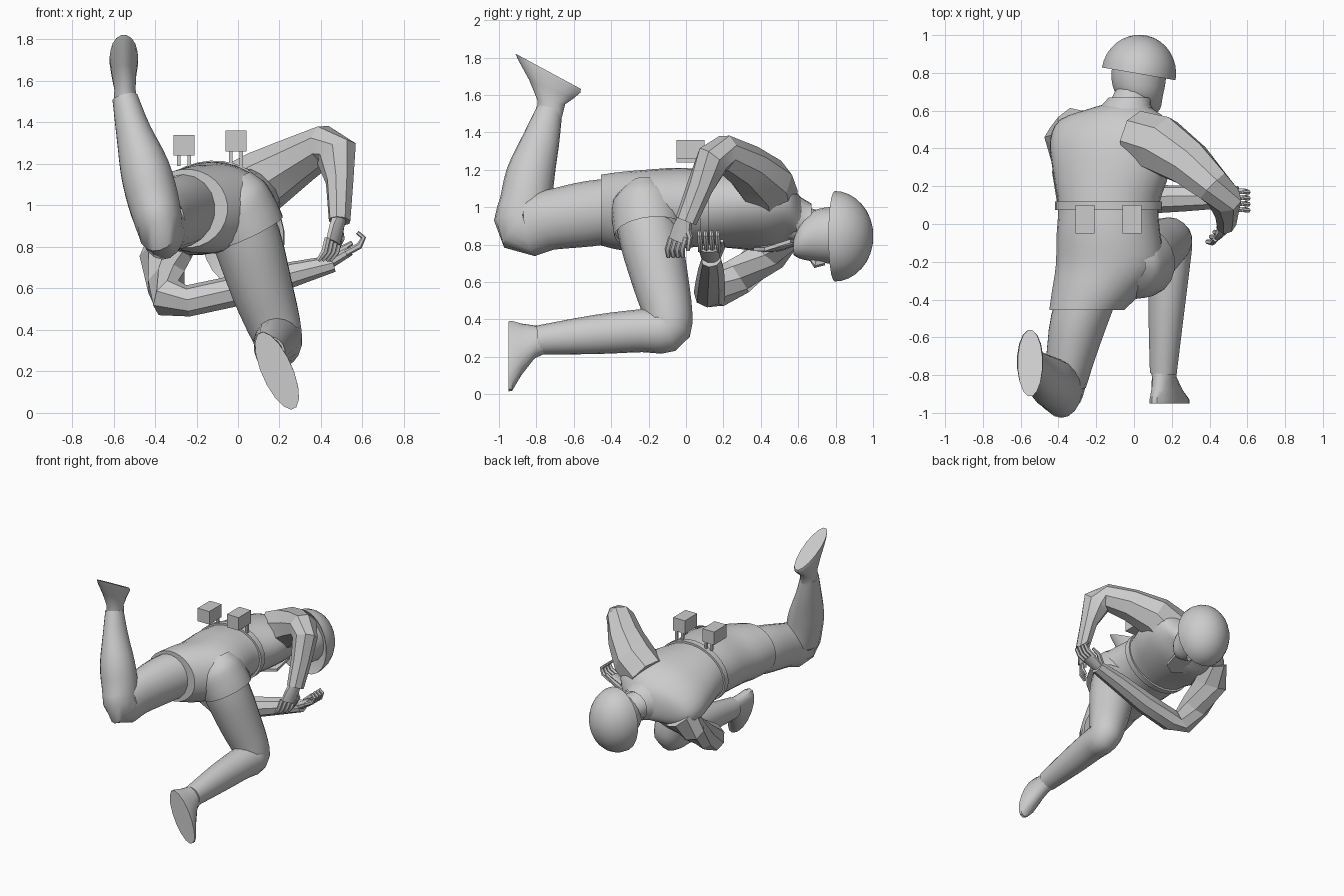
import bpy, bmesh, math
from mathutils import Vector as V

cloth = bpy.data.materials.new("plain_grey")
cloth.diffuse_color = (0.6, 0.6, 0.6, 1)


def finish(name, bm, angle=40):
    bmesh.ops.recalc_face_normals(bm, faces=bm.faces)
    me = bpy.data.meshes.new(name)
    bm.to_mesh(me)
    bm.free()
    me.materials.append(cloth)
    ob = bpy.data.objects.new(name, me)
    bpy.context.collection.objects.link(ob)
    bpy.ops.object.select_all(action='DESELECT')
    ob.select_set(True)
    bpy.context.view_layer.objects.active = ob
    bpy.ops.object.shade_smooth_by_angle(angle=math.radians(angle))
    return ob


def loft(name, rings, n=20, angle=40, caps=True):
    """Skin elliptical rings given as (centre, half axis u, half axis v)."""
    bm = bmesh.new()
    loops = []
    for c, u, v in rings:
        ts = [2 * math.pi * (i + 0.5) / n for i in range(n)]
        loops.append([bm.verts.new(V(c) + V(u) * math.cos(t) + V(v) * math.sin(t)) for t in ts])
    for a, b in zip(loops, loops[1:]):
        for i in range(n):
            j = (i + 1) % n
            bm.faces.new((a[i], a[j], b[j], b[i]))
    if caps:
        bm.faces.new(loops[0])
        bm.faces.new(loops[-1])
    return finish(name, bm, angle)


def spline(rows, steps):
    """Catmull-Rom through rows of numbers."""
    if steps < 2:
        return rows
    out = []
    for i in range(len(rows) - 1):
        p = [rows[max(0, min(len(rows) - 1, i + k))] for k in (-1, 0, 1, 2)]
        for s in range(steps):
            t = s / steps
            out.append([0.5 * (2 * b + (c - a) * t + (2 * a - 5 * b + 4 * c - d) * t * t
                               + (3 * b - a - 3 * c + d) * t ** 3) for a, b, c, d in zip(*p)])
    return out + [rows[-1]]


def limb(name, rows, side=(1, 0, 0), n=18, steps=3, angle=40, caps=True):
    """Tube along rows of (x, y, z, half width along side, half depth)."""
    rows = spline(rows, steps)
    rings = []
    for i, r in enumerate(rows):
        t = (V(rows[min(i + 1, len(rows) - 1)][:3]) - V(rows[max(i - 1, 0)][:3])).normalized()
        u = V(side)
        u = (u - t * u.dot(t)).normalized()
        rings.append((r[:3], u * r[3], t.cross(u) * r[4]))
    return loft(name, rings, n, angle, caps)


def box(name, c, s):
    bm = bmesh.new()
    bmesh.ops.create_cube(bm, size=1)
    for v in bm.verts:
        v.co = V([c[k] + v.co[k] * s[k] for k in range(3)])
    return finish(name, bm, 30)


def body_rings(rows, grow=0.0):
    """Rings across y: (y, x, z, half width, half height, roll in degrees)."""
    out = []
    for y, x, z, w, h, roll in rows:
        a = math.radians(roll)
        out.append(((x, y, z), V((math.cos(a), 0, math.sin(a))) * (w + grow),
                    V((-math.sin(a), 0, math.cos(a))) * (h + grow)))
    return out


# tunic body, from the hem to the neck
torso = [(-0.455, -0.25, 0.985, 0.20, 0.19, 0), (-0.35, -0.19, 0.98, 0.245, 0.21, 0),
         (-0.22, -0.13, 0.985, 0.285, 0.215, 3), (-0.05, -0.135, 0.995, 0.275, 0.215, 6),
         (0.1, -0.135, 0.995, 0.268, 0.205, 8), (0.28, -0.12, 0.985, 0.315, 0.20, 13),
         (0.44, -0.12, 0.965, 0.335, 0.19, 17), (0.55, -0.11, 0.95, 0.295, 0.15, 18),
         (0.61, -0.07, 0.93, 0.17, 0.125, 14), (0.64, -0.03, 0.91, 0.10, 0.10, 0)]
loft("tunic", body_rings(spline(torso, 3)), 28)

# belt and collar bands
loft("belt", body_rings([(0.075, -0.135, 0.995, 0.268, 0.205, 8),
                         (0.075, -0.135, 0.995, 0.283, 0.22, 8),
                         (0.12, -0.135, 0.995, 0.283, 0.22, 8),
                         (0.12, -0.135, 0.995, 0.268, 0.205, 8)]), 28, 30, False)
loft("collar", body_rings([(0.59, -0.06, 0.93, 0.17, 0.14, 10), (0.63, -0.04, 0.92, 0.13, 0.125, 8),
                           (0.67, -0.02, 0.91, 0.115, 0.11, 4)]), 14, 30, False)

# pouches standing off the belt on small pegs
for tag, x, z, low in (("left", -0.26, 1.29, 1.19), ("right", -0.01, 1.31, 1.18)):
    box(tag + "_pouch", (x, 0.025, z), (0.1, 0.15, 0.1))
    for dx in (-0.025, 0.025):
        box(tag + "_pouch_peg", (x + dx, 0.09, (low + z) / 2), (0.016, 0.02, z - low))

# head, neck and helmet
limb("neck", [(-0.06, 0.54, 0.93, 0.11, 0.10), (0.01, 0.70, 0.88, 0.10, 0.10)], steps=1)
loft("head", body_rings(spline([(0.575, 0.055, 0.785, 0.05, 0.04, 0), (0.61, 0.045, 0.82, 0.095, 0.095, 0),
                                (0.68, 0.03, 0.845, 0.125, 0.135, 0), (0.76, 0.025, 0.85, 0.145, 0.15, 0),
                                (0.86, 0.03, 0.85, 0.14, 0.15, 0), (0.92, 0.04, 0.85, 0.08, 0.09, 0)], 3)), 18)
limb("nose", [(0.05, 0.74, 0.71, 0.015, 0.02), (0.055, 0.69, 0.70, 0.028, 0.025),
              (0.055, 0.67, 0.72, 0.01, 0.01)], n=6, steps=1)
axis, across = V((0.17, 0.985, 0)), V((0.985, -0.17, 0))
rim = V((0.025, 0.795, 0.845))
dome = [(rim + axis * 0.03, across * 0.15, V((0, 0, 0.17)))]
for k in range(9):
    a = math.radians(k * 10.8)
    s = max(math.cos(a), 0.05)
    dome.append((rim + axis * 0.207 * math.sin(a), across * 0.2 * s, V((0, 0, 0.242 * s))))
loft("helmet", dome, 22)

# left leg, bent back with the foot in the air
limb("left_leg", [(-0.22, -0.32, 0.99, 0.15, 0.17), (-0.295, -0.52, 0.965, 0.15, 0.175),
                  (-0.345, -0.74, 0.93, 0.125, 0.16), (-0.375, -0.86, 0.905, 0.115, 0.165),
                  (-0.41, -0.855, 1.03, 0.125, 0.14), (-0.45, -0.83, 1.18, 0.12, 0.13),
                  (-0.505, -0.775, 1.36, 0.085, 0.10), (-0.545, -0.73, 1.52, 0.062, 0.07)])
loft("left_foot", [((-0.54, -0.73, 1.48), (0.06, 0, 0), (0, 0.068, 0)),
                   ((-0.545, -0.72, 1.56), (0.052, 0, 0), (0, 0.075, -0.01)),
                   ((-0.55, -0.72, 1.63), (0.06, 0, 0), (0, 0.12, -0.05)),
                   ((-0.55, -0.73, 1.70), (0.07, 0, 0), (0, 0.17, -0.088)),
                   ((-0.55, -0.737, 1.727), (0.066, 0, 0), (0, 0.178, -0.096))], 16)

# right leg, knee down and foot stretched back
limb("right_leg", [(-0.03, -0.24, 1.02, 0.16, 0.15), (0.045, -0.19, 0.83, 0.165, 0.165),
                   (0.115, -0.135, 0.60, 0.15, 0.15), (0.175, -0.095, 0.42, 0.13, 0.13),
                   (0.195, -0.11, 0.345, 0.115, 0.125), (0.185, -0.24, 0.34, 0.11, 0.115),
                   (0.17, -0.48, 0.32, 0.095, 0.105), (0.155, -0.79, 0.29, 0.072, 0.078)])
loft("right_foot", [((0.155, -0.75, 0.29), (0.06, 0, 0.03), (-0.03, 0, 0.065)),
                    ((0.16, -0.81, 0.28), (0.055, 0, 0.025), (-0.035, 0, 0.085)),
                    ((0.175, -0.88, 0.24), (0.06, 0, 0.028), (-0.06, 0, 0.135)),
                    ((0.188, -0.93, 0.205), (0.068, 0, 0.03), (-0.082, 0, 0.185)),
                    ((0.188, -0.95, 0.203), (0.068, 0, 0.03), (-0.082, 0, 0.185))], 16)
limb("skirt_over_right_thigh", [(-0.07, -0.22, 1.09, 0.15, 0.10), (-0.03, -0.22, 1.02, 0.185, 0.175),
                                (0.02, -0.21, 0.94, 0.185, 0.185), (0.055, -0.20, 0.87, 0.18, 0.185)],
     caps=False)

# arms, faceted like folded sleeves
limb("right_sleeve", [(0.02, 0.45, 1.05, 0.15, 0.17), (0.14, 0.42, 1.13, 0.16, 0.15),
                      (0.29, 0.32, 1.22, 0.13, 0.12), (0.42, 0.20, 1.29, 0.10, 0.10),
                      (0.475, 0.14, 1.25, 0.085, 0.11), (0.49, 0.075, 1.11, 0.075, 0.065),
                      (0.49, 0.0, 0.925, 0.062, 0.05)], side=(0.5, 0.85, 0), n=8, steps=1, angle=20)
limb("left_sleeve", [(-0.30, 0.50, 0.86, 0.13, 0.12), (-0.35, 0.44, 0.75, 0.10, 0.13),
                     (-0.345, 0.28, 0.63, 0.085, 0.11), (-0.335, 0.15, 0.555, 0.085, 0.10),
                     (-0.24, 0.125, 0.54, 0.085, 0.075), (0.02, 0.13, 0.595, 0.08, 0.075),
                     (0.27, 0.135, 0.67, 0.07, 0.06), (0.46, 0.135, 0.72, 0.055, 0.04)],
     side=(0.3, 0.9, 0.3), n=8, steps=1, angle=20)

# hands: palm, four curled fingers and a thumb
limb("right_palm", [(0.49, 0.0, 0.95, 0.04, 0.035), (0.475, -0.02, 0.89, 0.055, 0.03),
                    (0.46, -0.04, 0.82, 0.06, 0.025)], side=(0.5, 0.85, 0), n=8, steps=1)
limb("left_palm", [(0.42, 0.135, 0.71, 0.04, 0.03), (0.48, 0.13, 0.745, 0.055, 0.028),
                   (0.54, 0.125, 0.78, 0.06, 0.024)], side=(0, 1, 0), n=8, steps=1)
for i in range(4):
    s = (i - 1.5) * 0.032
    x, y = s * 0.6, s * 0.8
    limb("right_finger", [(0.46 + x, -0.04 + y, 0.84, 0.016, 0.016),
                          (0.445 + x, -0.06 + y, 0.775, 0.016, 0.016),
                          (0.415 + x, -0.055 + y, 0.735, 0.012, 0.012)], side=(0.6, 0.8, 0), n=6, steps=1)
    limb("left_finger", [(0.52, 0.125 + s, 0.77, 0.016, 0.016), (0.585, 0.125 + s, 0.805, 0.016, 0.016),
                         (0.605, 0.12 + s, 0.845, 0.013, 0.013), (0.575, 0.12 + s, 0.87, 0.01, 0.01)],
         side=(0, 1, 0), n=6, steps=1)
limb("right_thumb", [(0.485, 0.0, 0.90, 0.02, 0.02), (0.50, 0.02, 0.84, 0.016, 0.016),
                     (0.47, 0.01, 0.77, 0.011, 0.011)], side=(0.6, 0.8, 0), n=6, steps=1)
limb("left_thumb", [(0.45, 0.17, 0.74, 0.02, 0.02), (0.50, 0.195, 0.79, 0.016, 0.016),
                    (0.55, 0.19, 0.82, 0.011, 0.011)], side=(0, 1, 0), n=6, steps=1)

# lapels folded out on the chest
for tag, sx in (("left", -1), ("right", 1)):
    bm = bmesh.new()
    pts = [(-0.05, 0.60, 0.81), (-0.05 + sx * 0.10, 0.56, 0.81), (-0.05 + sx * 0.09, 0.42, 0.765),
           (-0.05, 0.36, 0.765)]
    face = bm.faces.new([bm.verts.new(p) for p in pts])
    top = bmesh.ops.extrude_face_region(bm, geom=[face])["geom"]
    bmesh.ops.translate(bm, verts=[g for g in top if isinstance(g, bmesh.types.BMVert)], vec=(0, 0, 0.02))
    finish(tag + "_lapel", bm, 30)
